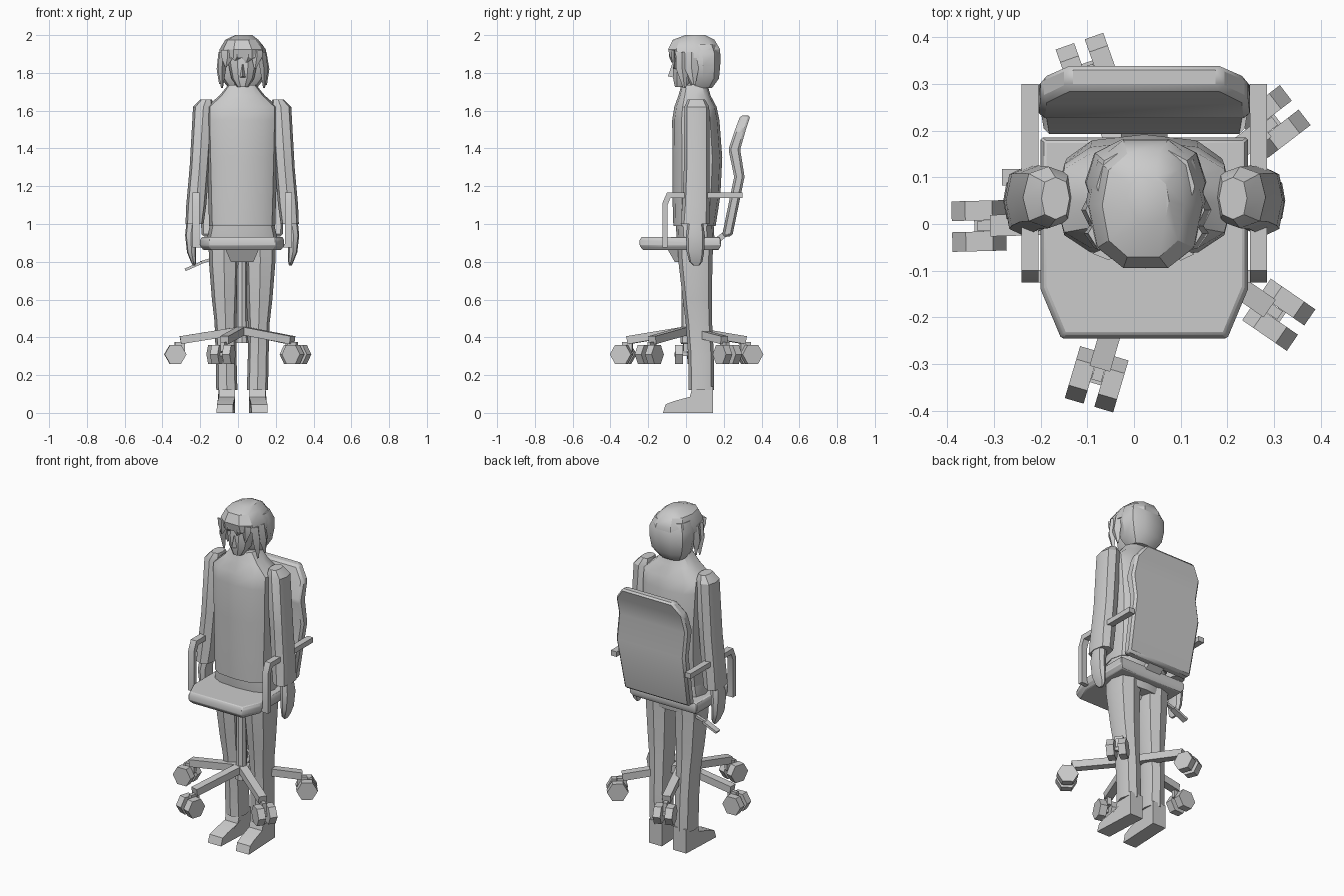
import bpy, bmesh, math
from mathutils import Vector

grey = bpy.data.materials.new("light grey")
grey.diffuse_color = (0.6, 0.6, 0.6, 1)
CX = 0.022  # body and chair centre line


def skin(name, rings):
    """Closed solid through a list of rings with equal point counts."""
    bm = bmesh.new()
    loops = [[bm.verts.new(p) for p in r] for r in rings]
    n = len(loops[0])
    for a, b in zip(loops, loops[1:]):
        for i in range(n):
            j = (i + 1) % n
            bm.faces.new((a[i], a[j], b[j], b[i]))
    bm.faces.new(loops[0])
    bm.faces.new(loops[-1])
    bmesh.ops.recalc_face_normals(bm, faces=bm.faces)
    me = bpy.data.meshes.new(name)
    bm.to_mesh(me)
    bm.free()
    me.materials.append(grey)
    ob = bpy.data.objects.new(name, me)
    bpy.context.collection.objects.link(ob)
    return ob


def loft(name, sections, n=8, p=0.8, turn=0.0):
    """Stack of rounded sections (z, cx, cy, rx, ry)."""
    rings = []
    for z, cx, cy, rx, ry in sections:
        ring = []
        for i in range(n):
            a = 2 * math.pi * i / n + turn
            c, s = math.cos(a), math.sin(a)
            ring.append((cx + rx * math.copysign(abs(c) ** p, c),
                         cy + ry * math.copysign(abs(s) ** p, s), z))
        rings.append(ring)
    return skin(name, rings)


def prism_x(name, yz, x0, x1):
    return skin(name, [[(x, y, z) for y, z in yz] for x in (x0, x1)])


def bar(name, a, b, w, h):
    a, b = Vector(a), Vector(b)
    q = (b - a).to_track_quat('X', 'Z')
    sec = [(-w, -h), (w, -h), (w, h), (-w, h)]
    return skin(name, [[c + q @ Vector((0, u / 2, v / 2)) for u, v in sec] for c in (a, b)])


def bevel(ob, width):
    m = ob.modifiers.new("bevel", 'BEVEL')
    m.width = width
    m.segments = 1


# Torso, hips and neck
loft("torso", [(0.99, CX, .045, .175, .112), (1.15, CX, .055, .18, .127), (1.35, CX, .06, .185, .132),
               (1.55, CX, .052, .19, .125), (1.62, CX, .05, .19, .112), (1.68, CX, .045, .12, .085),
               (1.735, CX, .045, .075, .07)], 12, .72)
loft("hips", [(0.82, CX, .05, .165, .085), (0.93, CX, .05, .185, .1), (1.02, CX, .045, .165, .1)], 12, .7)
loft("neck", [(1.7, CX, .05, .05, .05), (1.8, CX, .045, .045, .045)])

# Arms, hands, legs and feet on both sides
for s, side in ((-1, "left"), (1, "right")):
    def limb(part, secs, n=8, p=.75):
        return loft(side + "_" + part, [(z, CX + s * d, y, rx, ry) for z, d, y, rx, ry in secs], n, p)
    limb("arm", [(1.66, .19, .055, .03, .045), (1.62, .205, .057, .055, .066), (1.3, .226, .057, .052, .068),
                 (1.1, .243, .052, .053, .072), (1.0, .252, .048, .048, .076)])
    limb("hand", [(1.01, .262, .05, .033, .04), (.94, .272, .05, .03, .05), (.85, .268, .05, .024, .046),
                  (.8, .258, .052, .014, .035), (.78, .255, .055, .007, .015)])
    limb("leg", [(.92, .095, .05, .083, .095), (.8, .096, .05, .08, .09), (.6, .092, .06, .068, .077),
                 (.48, .088, .068, .058, .07), (.3, .085, .08, .055, .068), (.12, .081, .08, .056, .067)])
    foot = prism_x(side + "_foot", [(.143, 0), (.143, .14), (.035, .14), (.02, .085), (-.065, .062),
                                    (-.108, .045), (-.122, 0)], CX + s * .08 - .043, CX + s * .08 + .043)
    for v in foot.data.vertices:  # splayed toes
        v.co.x += s * max(0, -v.co.y) * .1

# Head, nose and hair
HX = .025
loft("head", [(1.725, HX, -.025, .03, .035), (1.77, HX, -.005, .06, .066), (1.84, HX, .0, .075, .073),
              (1.93, HX, .03, .085, .09)], 10, .85)
skin("nose", [[(HX - .018, -.062, 1.775), (HX + .018, -.062, 1.775), (HX, -.096, 1.782)],
              [(HX - .004, -.068, 1.845), (HX + .004, -.068, 1.845), (HX, -.074, 1.845)]])
loft("hair_cap", [(1.88, HX, .048, .128, .138), (1.925, HX, .043, .122, .143), (1.975, HX - .005, .04, .088, .115),
                  (2.0, HX + .005, .05, .045, .055)], 10, .8)
loft("hair_back", [(1.72, HX, .085, .075, .055), (1.77, HX, .09, .115, .088), (1.84, HX, .09, .13, .095),
                   (1.9, HX, .088, .128, .098), (1.95, HX, .08, .105, .085)], 10, .8)
locks = [(-.085, -.02, 1.72, .022, .035), (.138, -.02, 1.72, .022, .035), (-.095, .03, 1.74, .018, .04),
         (.148, .03, 1.735, .018, .04)]
for x, y, z, rx, ry in locks:
    loft("hair_lock", [(1.91, x * .9, y, rx, ry), (1.82, x, y, rx, ry * .9), (z, x, y + .012, .005, .008)], 4, 1)
for x, w, z in ((-.055, .035, 1.83), (-.005, .035, 1.865), (.055, .04, 1.855), (.1, .03, 1.82)):
    y = -.083 + abs(x - HX) * .25
    loft("fringe", [(1.92, x, y, w, .014), (1.885, x, y, w * .95, .014), (z, x - .01, y + .005, .004, .006)], 4, 1)

# Seat with its mount and lever
outline = [(-.222, -.14), (-.178, -.245), (.178, -.245), (.222, -.14), (.222, .185), (-.222, .185)]
bevel(skin("seat", [[(CX + x * k, y * k, z) for x, y in outline]
                    for z, k in ((.862, .93), (.885, 1), (.915, 1), (.932, .96))]), .004)
r2 = math.sqrt(2)
loft("seat_mount", [(.8, CX, 0, .06 * r2, .06 * r2), (.87, CX, 0, .09 * r2, .1 * r2)], 4, 1, math.pi / 4)
bar("lever", (-.05, .1, .84), (-.2, .1, .795), .018, .015)
bar("lever_paddle", (-.19, .1, .797), (-.28, .1, .757), .035, .014)

# Curved backrest: rows of height, front, back, half width
rows = [(.935, .19, .245, .215), (1.25, .255, .31, .226), (1.395, .225, .287, .226),
        (1.5, .26, .317, .222), (1.575, .288, .342, .165)]
bevel(skin("backrest", [[(CX - w, f, z), (CX + w, f, z), (CX + w, b, z), (CX - w, b, z)]
                        for z, f, b, w in rows]), .012)
bar("backrest_bracket", (CX, .12, .88), (CX, .225, .96), .1, .03)

# Armrests
rest = [(-.125, .875), (-.125, 1.11), (-.1, 1.168), (.3, 1.168), (.3, 1.138), (-.082, 1.138),
        (-.098, 1.1), (-.098, .875)]
for s in (-1, 1):
    prism_x("armrest", rest, CX + s * .226, CX + s * .263)
    bar("armrest_foot", (CX + s * .15, -.112, .885), (CX + s * .25, -.112, .885), .026, .02)

# Column and five-legged base with twin hexagonal casters
hub = Vector((.02, .005, 0))
loft("column", [(.37, hub.x, hub.y, .035, .035), (.46, hub.x, hub.y, .03, .03),
                (.82, hub.x, hub.y, .026, .026)], 8, 1)
for k in range(5):
    a = math.radians(36 + 72 * k + 1.5)
    out = Vector((math.cos(a), math.sin(a), 0))
    side = Vector((-out.y, out.x, 0))
    up = Vector((0, 0, 1))
    bar("base_leg", hub + up * .437, hub + out * .325 + up * .385, .046, .042)
    bar("caster_stem", hub + out * .3 + up * .35, hub + out * .355 + up * .35, .022, .05)
    c = hub + out * .352 + up * .31
    bar("caster_axle", c - side * .03, c + side * .03, .02, .02)
    for s in (-1, 1):
        skin("caster_wheel", [[c + side * s * t + (out * math.cos(i * math.pi / 3) +
             up * math.sin(i * math.pi / 3)) * .058 for i in range(6)] for t in (.012, .054)])

# Smooth shading with sharp edges kept
for ob in bpy.data.objects:
    ob.select_set(True)
    bpy.context.view_layer.objects.active = ob
bpy.ops.object.shade_smooth_by_angle(angle=math.radians(32))
